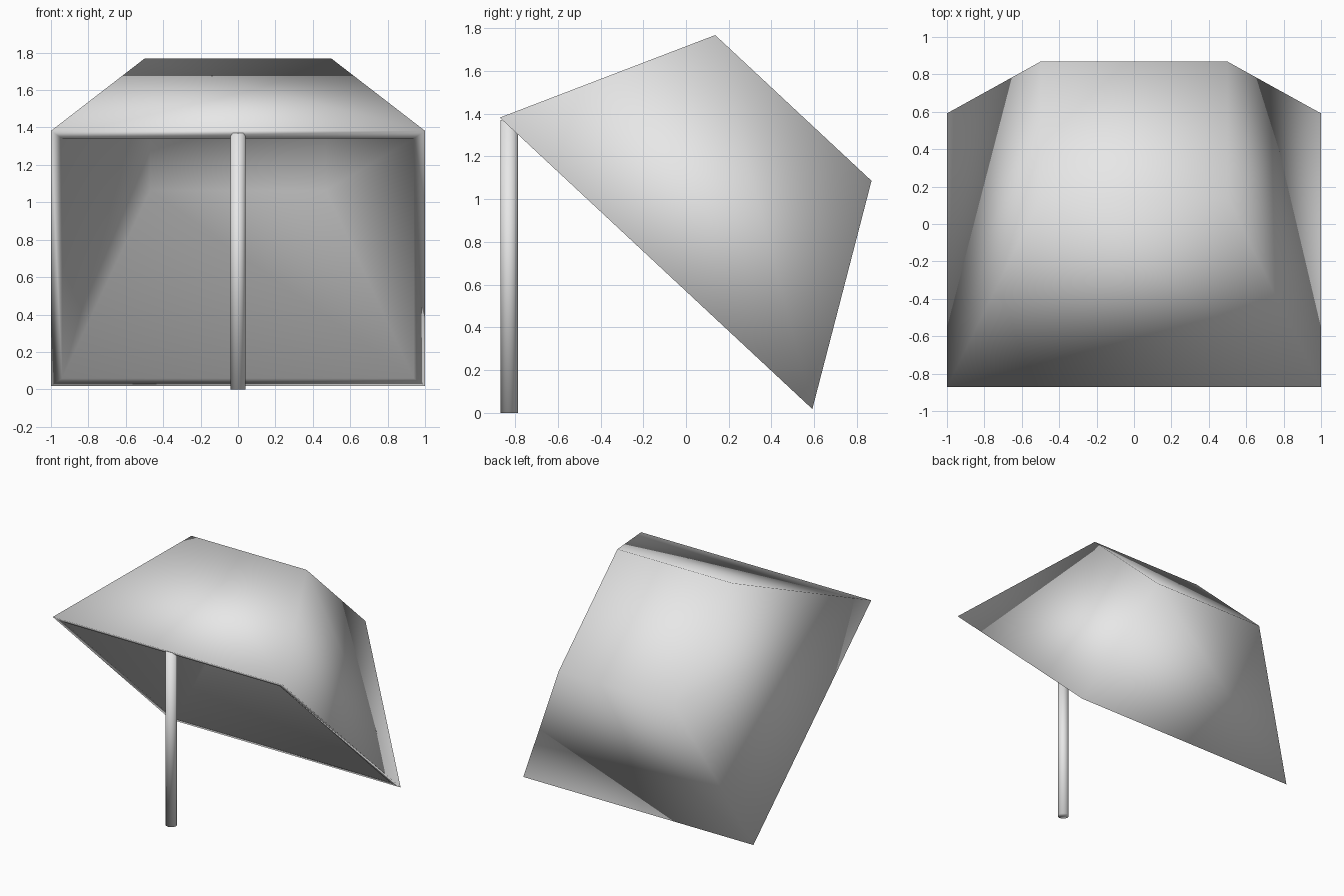
import bpy, bmesh, math
from mathutils import Matrix, Vector

old = bpy.data.objects.get("Cube")
if old:
    bpy.data.objects.remove(old, do_unlink=True)

grey = bpy.data.materials.new("plain_grey")
grey.use_nodes = True
grey.diffuse_color = (0.8, 0.8, 0.8, 1)
grey.node_tree.nodes["Principled BSDF"].inputs["Base Color"].default_value = (0.8, 0.8, 0.8, 1)


def finish(name, bm):
    bmesh.ops.recalc_face_normals(bm, faces=bm.faces)
    mesh = bpy.data.meshes.new(name)
    bm.to_mesh(mesh)
    bm.free()
    mesh.materials.append(grey)
    mesh.shade_smooth()
    obj = bpy.data.objects.new(name, mesh)
    bpy.context.collection.objects.link(obj)
    return obj


# Tapered box, hollowed out from its open side
DEPTH, WALL, SKEW = 0.97, 0.06, -0.026
bm = bmesh.new()
bmesh.ops.create_cone(bm, cap_ends=True, segments=4,
                      radius1=math.sqrt(2), radius2=math.sqrt(0.5), depth=DEPTH,
                      matrix=Matrix.Translation((0, 0, DEPTH / 2)) @ Matrix.Rotation(math.pi / 4, 4, 'Z'))
for v in bm.verts:
    if v.co.z > DEPTH / 2:
        v.co.y += SKEW
bm.faces.ensure_lookup_table()
opening = min(bm.faces, key=lambda f: f.calc_center_median().z)
bmesh.ops.inset_individual(bm, faces=[opening], thickness=WALL, use_even_offset=True)
floor = bmesh.ops.extrude_discrete_faces(bm, faces=[opening])["faces"][0]
for v in floor.verts:
    v.co = Vector((v.co.x * 0.5, v.co.y * 0.5 + SKEW, DEPTH - WALL))
box = finish("tilted_box", bm)
box.location = (0, -0.14, 0.70)
box.rotation_euler.x = math.radians(-43)

# Upright stick holding the front edge up
STICK = 1.37
bm = bmesh.new()
bmesh.ops.create_cone(bm, cap_ends=True, segments=32, radius1=0.041, radius2=0.041,
                      depth=STICK, matrix=Matrix.Translation((0, 0, STICK / 2)))
stick = finish("prop_stick", bm)
stick.location = (0, -0.828, 0)
